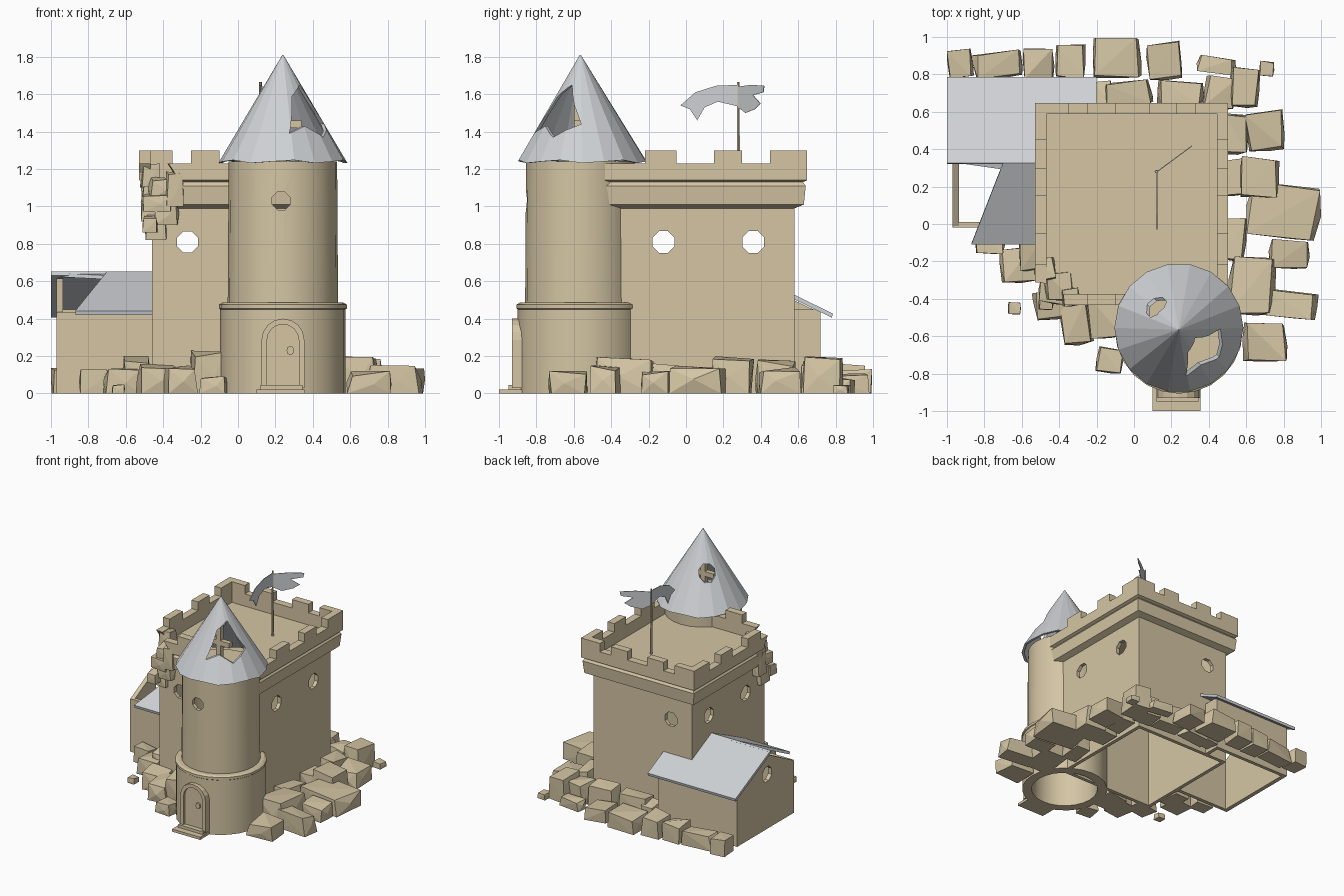
import bpy, bmesh, math, random
from mathutils import Vector

if "Cube" in bpy.data.objects:
    bpy.data.objects.remove(bpy.data.objects["Cube"])

random.seed(4)


def material(name, rgb):
    m = bpy.data.materials.new(name)
    m.diffuse_color = (*rgb, 1)
    m.use_nodes = True
    m.node_tree.nodes["Principled BSDF"].inputs["Base Color"].default_value = m.diffuse_color
    return m


STONE = material("sandy stone", (0.66, 0.56, 0.37))
SLATE = material("pale slate", (0.62, 0.64, 0.66))


def finish(name, bm, mat):
    bmesh.ops.recalc_face_normals(bm, faces=bm.faces)
    me = bpy.data.meshes.new(name)
    bm.to_mesh(me)
    bm.free()
    me.materials.append(mat)
    ob = bpy.data.objects.new(name, me)
    bpy.context.collection.objects.link(ob)
    return ob


def loft(name, rings, mat):
    """Skin a list of equal-length rings and cap both ends."""
    bm = bmesh.new()
    vs = [[bm.verts.new(p) for p in r] for r in rings]
    n = len(vs[0])
    for a, b in zip(vs, vs[1:]):
        for i in range(n):
            bm.faces.new((a[i], a[(i + 1) % n], b[(i + 1) % n], b[i]))
    bm.faces.new(vs[0])
    bm.faces.new(vs[-1])
    return finish(name, bm, mat)


def plate(name, pts, vec, mat):
    """Extrude a flat polygon along a vector."""
    v = Vector(vec)
    return loft(name, [[Vector(p) for p in pts], [Vector(p) + v for p in pts]], mat)


def box(name, x0, x1, y0, y1, z0, z1, mat=STONE):
    return plate(name, [(x0, y0, z0), (x1, y0, z0), (x1, y1, z0), (x0, y1, z0)],
                 (0, 0, z1 - z0), mat)


def circle(cx, cy, r, z, n, wob=0):
    return [(cx + r * math.cos(2 * math.pi * i / n), cy + r * math.sin(2 * math.pi * i / n),
             z + wob * (i % 3 - 1)) for i in range(n)]


def octagon_cutter(centre, axis, r, length):
    a = Vector(axis).normalized()
    side = a.cross(Vector((0, 0, 1)))
    c = Vector(centre)
    pts = [c + side * r * math.cos(math.pi * (i + .5) / 4) + Vector((0, 0, r * math.sin(math.pi * (i + .5) / 4)))
           for i in range(8)]
    return plate("hole_cutter", pts, a * length, STONE)


def cut(ob, cutter):
    m = ob.modifiers.new("cut", 'BOOLEAN')
    m.operation, m.solver, m.object = 'DIFFERENCE', 'EXACT', cutter
    cutter.hide_render = True
    bpy.context.view_layer.objects.active = ob
    bpy.ops.object.modifier_apply(modifier=m.name)
    bpy.data.objects.remove(cutter)


def rocks(name, specs):
    """Rough stones: (x, y, width, depth, base z, height)."""
    bm = bmesh.new()
    for x, y, w, d, z, h in specs:
        ang = random.uniform(-.15, .15)
        vs = []
        for sx in (-1, 1):
            for sy in (-1, 1):
                for top in (0, 1):
                    k = random.uniform(.72, .95) if top else random.uniform(.85, 1)
                    px, py = sx * w / 2 * k, sy * d / 2 * random.uniform(.82, 1)
                    pz = z + h * (random.uniform(.75, 1) if top else 0)
                    vs.append(bm.verts.new((x + px * math.cos(ang) - py * math.sin(ang),
                                            y + px * math.sin(ang) + py * math.cos(ang), pz)))
        vs.append(bm.verts.new((x + w * .5, y - d * .1, z + h * .45)))
        vs.append(bm.verts.new((x - w * .5, y + d * .1, z + h * .5)))
        vs.append(bm.verts.new((x + w * .1, y - d * .5, z + h * .4)))
        res = bmesh.ops.convex_hull(bm, input=vs)
        loose = [v for v in res["geom_interior"] if isinstance(v, bmesh.types.BMVert)]
        bmesh.ops.delete(bm, geom=loose, context='VERTS')
    return finish(name, bm, STONE)


# Keep: hollow walls, flared cornice, parapet and sunken deck in one profile
X0, X1, Y0, Y1 = -.46, .435, -.365, .58
def rect(o, z):
    return [(X0 - o, Y0 - o, z), (X1 + o, Y0 - o, z), (X1 + o, Y1 + o, z), (X0 - o, Y1 + o, z)]

profile = [(-.03, 1.08), (-.03, 0), (0, 0), (0, .99), (.05, 1.01), (.06, 1.11), (.045, 1.13),
           (.068, 1.14), (.068, 1.23), (.008, 1.23), (.008, 1.13)]
keep = loft("keep", [rect(o, z) for o, z in profile], STONE)
for y in (-.12, .36):
    cut(keep, octagon_cutter((-.7, y, .81), (1, 0, 0), .063, 1.4))
cut(keep, octagon_cutter((-.27, -.6, .81), (0, 1, 0), .06, 1.4))

# Collapsed front left corner
bm = bmesh.new()
bmesh.ops.create_icosphere(bm, subdivisions=2, radius=.23)
for v in bm.verts:
    v.co = v.co * random.uniform(.85, 1.1) + Vector((-.54, -.45, 1.08))
cut(keep, finish("corner_cutter", bm, STONE))
rocks("broken_corner", [
    (-.44, -.33, .12, .13, .82, .16), (-.46, -.26, .12, .12, .92, .2), (-.38, -.36, .13, .12, .9, .14),
    (-.43, -.36, .16, .14, .97, .11), (-.4, -.33, .16, .16, 1.04, .12), (-.47, -.24, .1, .12, 1.1, .13),
    (-.34, -.39, .1, .1, 1.0, .19), (-.47, -.42, .08, .08, .86, .1)])

# Merlons
for y0, y1 in ((-.22, -.05), (.15, .3), (.45, .648)):
    box("merlon_left", -.528, -.468, y0, y1, 1.2, 1.3)
    box("merlon_right", .443, .503, y0, y1, 1.2, 1.3)
for x0, x1 in ((-.528, -.35), (-.25, -.1), (.08, .23), (.33, .503)):
    box("merlon_back", x0, x1, .588, .648, 1.2, 1.3)
    if -.3 < x0 < 0:
        box("merlon_front", x0, x1, -.433, -.373, 1.2, 1.3)

# Round tower with wider base
TX, TY = .24, -.565
profile = [(.26, 1.2), (.26, 0), (.335, 0), (.335, .45), (.342, .455), (.342, .475), (.325, .485),
           (.295, .485), (.29, 1.24)]
tower = loft("round_tower", [circle(TX, TY, r, z, 24) for r, z in profile], STONE)
cut(tower, octagon_cutter((.23, -1, 1.03), (0, 1, 0), .052, .3))
bpy.ops.object.select_all(action='DESELECT')
tower.select_set(True)
bpy.context.view_layer.objects.active = tower
bpy.ops.object.shade_smooth_by_angle(angle=math.radians(25))

# Cone roof with two holes torn through it
cone = loft("cone_roof", [circle(TX, TY, .003, 1.81, 18), circle(TX, TY + .01, .345, 1.24, 18, .008),
                          circle(TX, TY + .01, .325, 1.24, 18, .008), circle(TX, TY, .003, 1.775, 18)], SLATE)
hole = [(-.15, -.11), (-.05, -.07), (.05, -.13), (.16, -.06), (.09, .04), (.03, .15), (-.05, .09), (-.09, 0)]
s = math.sqrt(.5)
cut(cone, plate("tear_cutter", [(TX + u * s, TY + u * s, 1.5 + v) for u, v in hole], (.4, -.4, 0), STONE))
cut(cone, octagon_cutter((TX, TY, 1.52), (-1, 1, 0), .065, .5))
box("roof_beam", .14, .34, -.6, -.56, 1.42, 1.46)
box("roof_post", .22, .26, -.6, -.56, 1.2, 1.6)

# Arched door, frame and step
def arch(w, z0, spring, y):
    a = [(TX - w, y, z0)]
    a += [(TX - w * math.cos(math.pi * i / 8), y, spring + w * math.sin(math.pi * i / 8)) for i in range(9)]
    return a + [(TX + w, y, z0)]

plate("door_frame", arch(.115, .03, .285, -.93) + arch(.085, .03, .285, -.93)[::-1], (0, .12, 0), STONE)
plate("door", arch(.09, .03, .285, -.912), (0, .08, 0), STONE)
plate("door_knob", [(.28 + .02 * math.cos(i * math.pi / 4), -.925, .23 + .025 * math.sin(i * math.pi / 4))
                    for i in range(8)], (0, .03, 0), STONE)
box("lower_step", .1, .355, -1, -.85, 0, .022)
box("upper_step", .12, .345, -.95, -.85, .02, .045)

# Side house walls
box("house_front_wall", -.965, -.45, -.02, .01, 0, .435)
box("house_back_wall", -.965, -.25, .69, .72, 0, .45)
box("house_end_wall", -.28, -.25, .56, .72, 0, .45)
gable = plate("house_gable", [(-.97, -.02, 0), (-.97, .72, 0), (-.97, .72, .43), (-.97, .335, .615),
                              (-.97, -.02, .43)], (.035, 0, 0), STONE)
cut(gable, octagon_cutter((-1.1, .33, .45), (1, 0, 0), .065, .3))

# House roof: whole back slope, broken front slope
plate("house_roof_back", [(-1, .32, .63), (-.2, .32, .63), (-.2, .78, .405), (-1, .78, .405)],
      (0, .005, .022), SLATE)
plate("house_roof_front", [(-.7, .33, .63), (-.45, .33, .63), (-.45, -.105, .42), (-.87, -.105, .42)],
      (0, -.005, .022), SLATE)
plate("house_roof_ridge", [(-1, .34, .625), (-.65, .34, .625), (-.69, .29, .61), (-.9, .32, .62)],
      (0, 0, .02), SLATE)

# Torn flag on its pole
loft("flag_pole", [circle(.12, .28, .01, 1.1, 6), circle(.12, .28, .007, 1.665, 6)], STONE)
long_tail = [(.28, 1.65), (.16, 1.645), (.05, 1.61), (-.03, 1.54), (.02, 1.52), (.06, 1.46),
             (.1, 1.53), (.17, 1.56), (.28, 1.535)]
short_tail = [(.28, 1.64), (.35, 1.65), (.42, 1.645), (.415, 1.61), (.36, 1.595), (.4, 1.55),
              (.37, 1.52), (.32, 1.5), (.28, 1.53)]
plate("flag_long_tail", [(.12, y, z) for y, z in long_tail], (.005, 0, 0), SLATE)
plate("flag_short_tail", [(.12 + (y - .28) * 1.35, y, z) for y, z in short_tail], (.004, -.003, 0), SLATE)

# Fallen stones around the foot
rocks("rubble_back", [(x, y, w, d, 0, h) for x, y, w, d, h in [
    (-.93, .86, .14, .15, .16), (-.73, .85, .27, .14, .13), (-.51, .86, .17, .17, .15),
    (-.34, .87, .16, .19, .17), (-.09, .89, .26, .22, .13), (.16, .87, .19, .2, .12),
    (.44, .85, .21, .09, .09), (.71, .83, .08, .08, .05)]])
rocks("rubble_wall_row", [(x, y, w, d, 0, h) for x, y, w, d, h in [
    (-.17, .7, .12, .13, .17), (-.03, .7, .26, .13, .2), (.25, .7, .25, .13, .2),
    (.46, .7, .17, .18, .17), (.59, .73, .16, .22, .2)]])
rocks("rubble_right", [(x, y, w, d, 0, h) for x, y, w, d, h in [
    (.7, .5, .21, .22, .15), (.54, .48, .14, .22, .19), (.67, .25, .21, .22, .2),
    (.52, .25, .14, .2, .15), (.8, .07, .4, .3, .17), (.83, -.16, .22, .16, .13),
    (.63, -.33, .25, .32, .2), (.83, -.43, .3, .15, .16), (.7, -.63, .24, .21, .12),
    (.53, -.08, .14, .24, .18)]])
rocks("rubble_front", [(x, y, w, d, 0, h) for x, y, w, d, h in [
    (-.62, -.22, .2, .19, .14), (-.64, -.45, .07, .07, .05), (-.43, -.43, .22, .16, .17),
    (-.31, -.53, .17, .24, .16), (-.15, -.49, .2, .24, .23), (-.13, -.73, .14, .14, .1),
    (-.77, -.1, .16, .12, .13), (-.54, -.15, .15, .2, .21)]])
